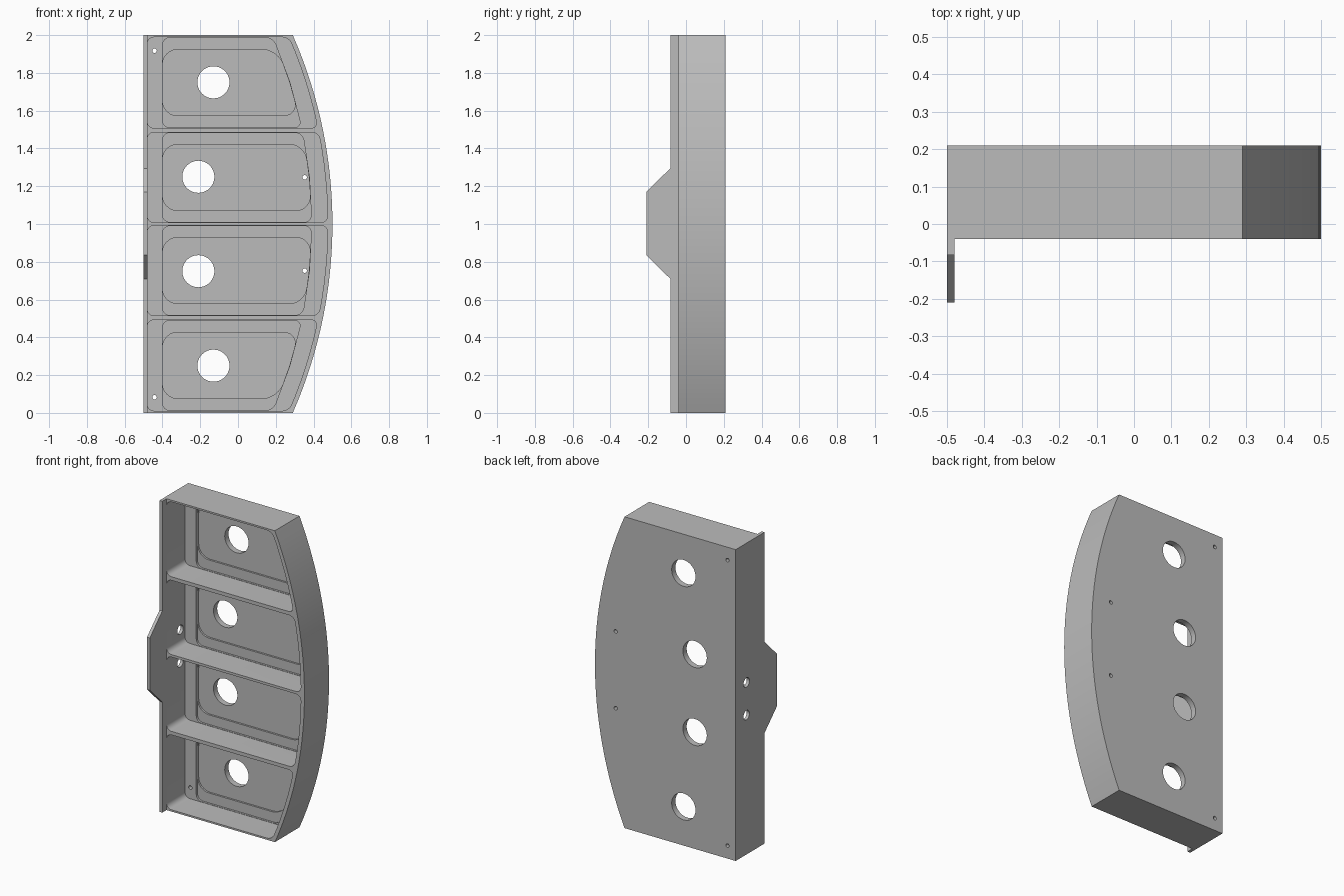
import bpy, bmesh, math

if "Cube" in bpy.data.objects:
    bpy.data.objects.remove(bpy.data.objects["Cube"])

grey = bpy.data.materials.new("plain_grey")
grey.diffuse_color = (0.5, 0.5, 0.5, 1)
grey.use_nodes = True
grey.node_tree.nodes["Principled BSDF"].inputs["Base Color"].default_value = grey.diffuse_color

R, CX = 2.486, -1.986          # radius and centre of the bowed edge
BACK, FRONT = 0.21, -0.04


def bow(z, inset=0.0):
    return CX + math.sqrt(R * R - (z - 1) ** 2) - inset


def prism(name, pts, d0, d1, axis="y", radius=0.0):
    """Extrude an outline along an axis, optionally rounding its corners."""
    bm = bmesh.new()
    place = (lambda a, b, d: (a, d, b)) if axis == "y" else (lambda a, b, d: (d, a, b))
    lo = [bm.verts.new(place(a, b, d0)) for a, b in pts]
    hi = [bm.verts.new(place(a, b, d1)) for a, b in pts]
    n = len(pts)
    bm.faces.new(lo)
    bm.faces.new(hi[::-1])
    sides = []
    for i in range(n):
        j = (i + 1) % n
        bm.faces.new((lo[j], lo[i], hi[i], hi[j]))
    bmesh.ops.recalc_face_normals(bm, faces=bm.faces[:])
    if radius:
        bm.edges.ensure_lookup_table()
        sides = [bm.edges.get((lo[i], hi[i])) for i in range(n)]
        sides = [e for e in sides if e.calc_face_angle() > 0.5]
        bmesh.ops.bevel(bm, geom=sides, offset=radius, segments=6,
                        profile=0.5, affect='EDGES')
        bmesh.ops.recalc_face_normals(bm, faces=bm.faces[:])
    me = bpy.data.meshes.new(name)
    bm.to_mesh(me)
    bm.free()
    me.materials.append(grey)
    ob = bpy.data.objects.new(name, me)
    bpy.context.collection.objects.link(ob)
    return ob


def outline(x0, z0, z1, inset, segs):
    """Straight left side, right side following the bowed edge."""
    right = [z0 + (z1 - z0) * i / segs for i in range(segs + 1)]
    return [(x0, z1), (x0, z0)] + [(bow(z, inset), z) for z in right]


def circle(a, b, r, n):
    return [(a + r * math.cos(2 * math.pi * i / n),
             b + r * math.sin(2 * math.pi * i / n)) for i in range(n)]


def cut(target, cutter):
    cutter.hide_render = True
    mod = target.modifiers.new("cut", 'BOOLEAN')
    mod.operation, mod.solver, mod.object = 'DIFFERENCE', 'EXACT', cutter
    bpy.context.view_layer.objects.active = target
    bpy.ops.object.modifier_apply(modifier=mod.name)
    bpy.data.objects.remove(cutter)


# Main block with the bowed side
body = prism("body", outline(-0.5, 0, 2, 0, 32), FRONT, BACK)

# Four pockets, each stepping down to a thin floor
pockets = [(0.011, 0.492), (0.515, 0.992), (1.008, 1.485), (1.508, 1.989)]
for z0, z1 in pockets:
    cut(body, prism("pocket", outline(-0.48, z0, z1, 0.025, 6), -0.2, 0.147, radius=0.035))
    cut(body, prism("step", outline(-0.4, z0 + 0.002, z1 - 0.002, 0.11, 2), 0.1, 0.16, radius=0.04))
    zc = (z0 + z1) / 2
    cut(body, prism("recess", outline(-0.4, zc - 0.175, zc + 0.175, 0.112, 2), 0.1, 0.172, radius=0.08))

# Large holes and small fixing holes, mirrored about mid height
for dz, x, r, n in ((0.75, -0.13, 0.085, 40), (0.25, -0.21, 0.085, 40),
                    (0.917, -0.442, 0.012, 16), (0.247, 0.353, 0.012, 16)):
    for s in (-1, 1):
        cut(body, prism("hole", circle(x, 1 + s * dz, r, n), 0.05, 0.3))

# Two cross holes through the straight side wall
for s in (-1, 1):
    cut(body, prism("side_hole", circle(0.1, 1 + s * 0.105, 0.03, 24), -0.6, -0.44, axis="x"))

# Thin flange with tapered tab along the straight side
flange = prism("flange_tab", [(FRONT, 0), (FRONT, 2), (-0.083, 2), (-0.083, 1.295),
                              (-0.21, 1.17), (-0.21, 0.835), (-0.083, 0.71), (-0.083, 0)],
               -0.5, -0.48, axis="x")

for ob in (body, flange):
    bpy.ops.object.select_all(action='DESELECT')
    ob.select_set(True)
    bpy.context.view_layer.objects.active = ob
    bpy.ops.object.shade_smooth_by_angle(angle=math.radians(30))
